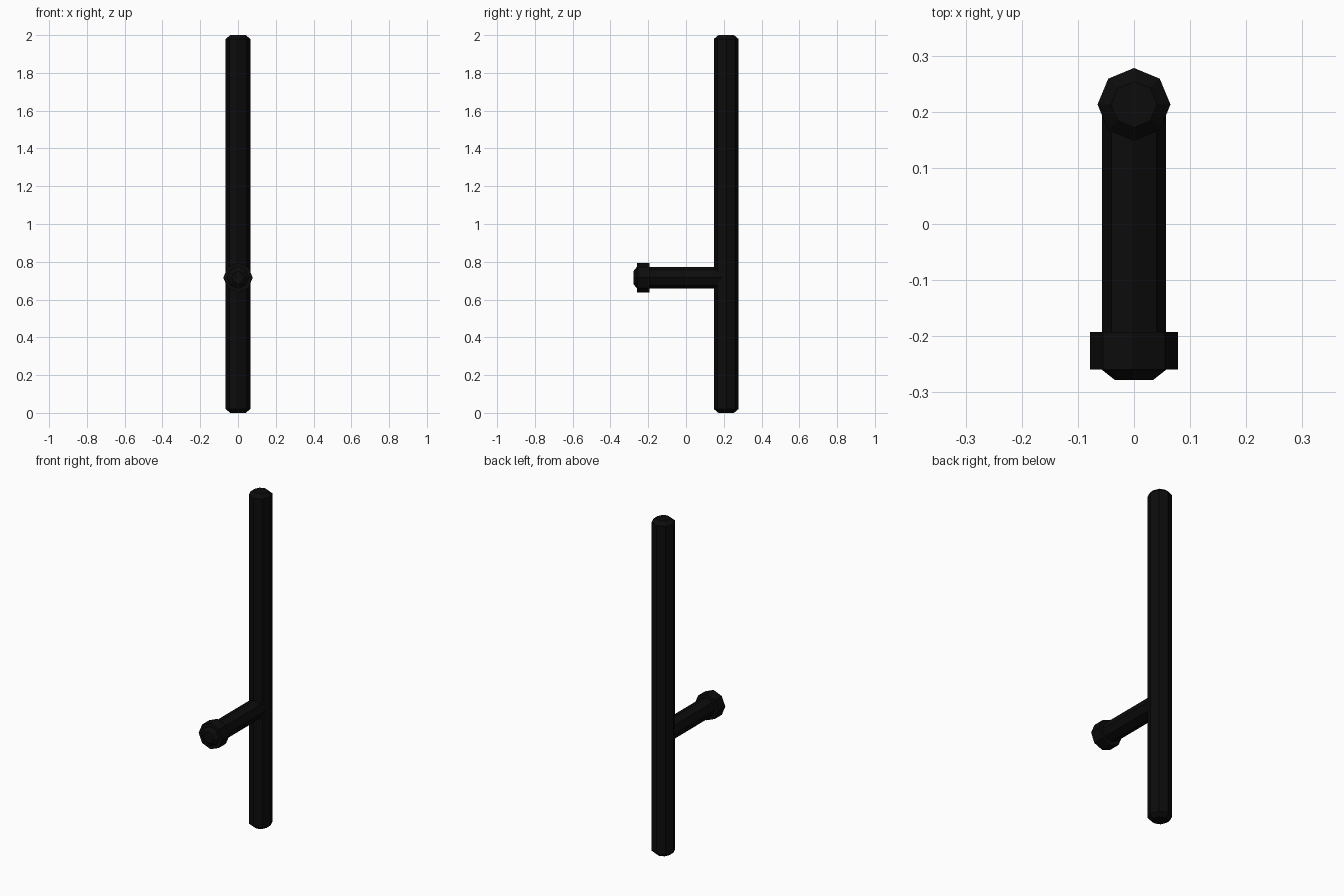
import bpy, bmesh, math
from mathutils import Matrix

if "Cube" in bpy.data.objects:
    bpy.data.objects.remove(bpy.data.objects["Cube"])

black = bpy.data.materials.new("matte black")
black.diffuse_color = (0.0035, 0.0035, 0.0035, 1)
black.use_nodes = True
black.node_tree.nodes["Principled BSDF"].inputs["Base Color"].default_value = black.diffuse_color

SIDES = 8


def lathe(name, profile, matrix):
    """Closed eight-sided solid from (radius, height) rings along local z."""
    bm = bmesh.new()
    rings = []
    for r, h in profile:
        rings.append([bm.verts.new((r * math.cos(i * math.tau / SIDES),
                                    r * math.sin(i * math.tau / SIDES), h))
                      for i in range(SIDES)])
    for a, b in zip(rings, rings[1:]):
        for i in range(SIDES):
            j = (i + 1) % SIDES
            bm.faces.new((a[i], a[j], b[j], b[i]))
    bm.faces.new(rings[0][::-1])
    bm.faces.new(rings[-1])
    bm.transform(matrix)
    bmesh.ops.recalc_face_normals(bm, faces=bm.faces)
    mesh = bpy.data.meshes.new(name)
    bm.to_mesh(mesh)
    bm.free()
    mesh.materials.append(black)
    obj = bpy.data.objects.new(name, mesh)
    bpy.context.collection.objects.link(obj)
    return obj


# Long shaft with chamfered ends
lathe("shaft", [(0.041, 0), (0.065, 0.02), (0.065, 1.98), (0.041, 2)],
      Matrix.Translation((0, 0.213, 0)))

# Side handle points to the front; local z runs along -y
side = Matrix.Translation((0, 0, 0.716)) @ Matrix.Rotation(math.pi / 2, 4, 'X')
lathe("side_handle", [(0.057, -0.2), (0.057, 0.26), (0.034, 0.278)], side)

# Collar near the handle tip
lathe("handle_collar", [(0.078, 0.193), (0.078, 0.26)], side @ Matrix.Translation((0, 0, -0.0005)))
